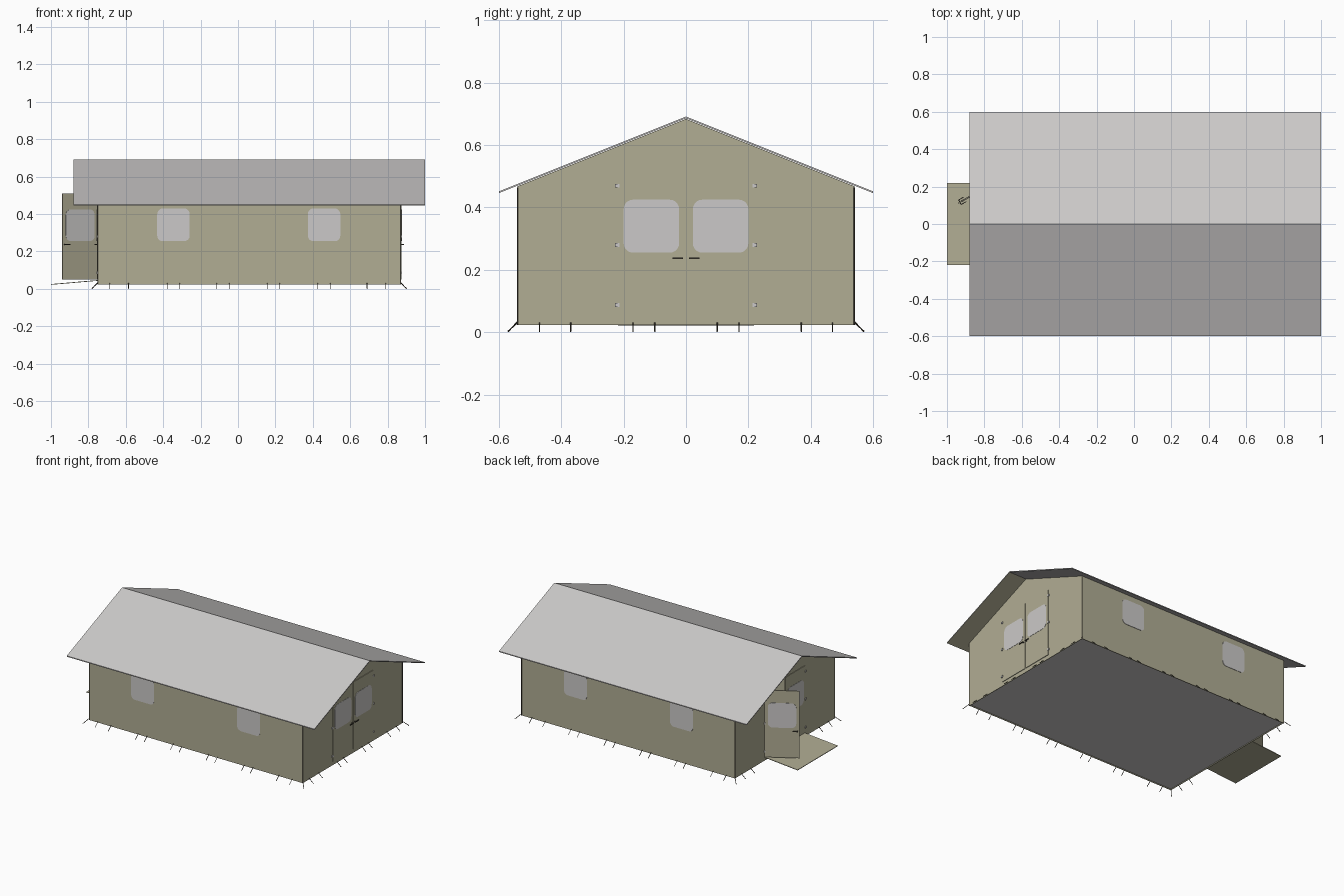
import bpy, bmesh, math
from mathutils import Vector, Matrix

cube = bpy.data.objects.get("Cube")
if cube:
    bpy.data.objects.remove(cube)


def material(name, srgb):
    rgb = [(c / 255 / 12.92) if c < 11 else ((c / 255 + 0.055) / 1.055) ** 2.4 for c in srgb]
    mat = bpy.data.materials.new(name)
    mat.use_nodes = True
    mat.diffuse_color = (*rgb, 1)
    bsdf = mat.node_tree.nodes["Principled BSDF"]
    bsdf.inputs["Base Color"].default_value = (*rgb, 1)
    bsdf.inputs["Roughness"].default_value = 0.9
    return mat


KHAKI = material("khaki canvas", (177, 173, 148))
GREY = material("light grey sheet", (203, 201, 200))
DARK = material("dark metal", (74, 70, 60))


def finish(name, bm, *mats):
    bmesh.ops.recalc_face_normals(bm, faces=bm.faces[:])
    mesh = bpy.data.meshes.new(name)
    bm.to_mesh(mesh)
    bm.free()
    for mat in mats:
        mesh.materials.append(mat)
    obj = bpy.data.objects.new(name, mesh)
    bpy.context.collection.objects.link(obj)
    return obj


def add_box(bm, lo, hi):
    lo, hi = Vector(lo), Vector(hi)
    mat = Matrix.Translation((lo + hi) / 2) @ Matrix.Diagonal((*(hi - lo), 1))
    bmesh.ops.create_cube(bm, size=1, matrix=mat)


def box(name, lo, hi, mat):
    bm = bmesh.new()
    add_box(bm, lo, hi)
    return finish(name, bm, mat)


def prism_x(name, profile, x0, x1, *mats):
    """Extrude a (y, z) outline along x."""
    bm = bmesh.new()
    face = bm.faces.new([bm.verts.new((x0, y, z)) for y, z in profile])
    ext = bmesh.ops.extrude_face_region(bm, geom=[face])["geom"]
    verts = [v for v in ext if isinstance(v, bmesh.types.BMVert)]
    bmesh.ops.translate(bm, verts=verts, vec=(x1 - x0, 0, 0))
    return finish(name, bm, *mats)


def pane(name, u0, u1, z0, z1, matrix, radius=0.03, thick=0.009):
    """Rounded window sheet in the local x-z plane, showing on both sides of its wall."""
    bm = bmesh.new()
    corners = [(u1, z1, -1, -1), (u0, z1, 1, -1), (u0, z0, 1, 1), (u1, z0, -1, 1)]
    verts = []
    for i, (u, z, su, sz) in enumerate(corners):
        for k in range(6):
            a = math.pi / 2 * (i + k / 5)
            verts.append(bm.verts.new((u + su * radius + radius * math.cos(a), -thick / 2,
                                       z + sz * radius + radius * math.sin(a))))
    face = bm.faces.new(verts)
    ext = bmesh.ops.extrude_face_region(bm, geom=[face])["geom"]
    bmesh.ops.translate(bm, verts=[v for v in ext if isinstance(v, bmesh.types.BMVert)],
                        vec=(0, thick, 0))
    bm.transform(matrix)
    return finish(name, bm, GREY)


# Main sizes
X0, X1, Y = -0.75, 0.87, 0.54
BASE, EAVE, APEX = 0.023, 0.468, 0.684
T = 0.004

# Floor
box("floor", (X0 + T, -Y + T, 0.029), (X1 - T, Y - T, 0.035), GREY)

# Long walls with two windows each
for side, s in (("front", -1), ("back", 1)):
    ys = sorted((s * Y, s * (Y - T)))
    box(side + "_wall", (X0, ys[0], BASE), (X1, ys[1], EAVE), KHAKI)
    for tag, u in (("right", -0.345), ("left", 0.46)):
        pane(f"{side}_{tag}_window", u - 0.087, u + 0.087, 0.255, 0.43,
             Matrix.Translation((0, s * (Y - T / 2), 0)))

# Gable walls; the one at the ramp end has an open half doorway
prism_x("closed_gable_wall",
        [(-Y, BASE), (Y, BASE), (Y, EAVE), (0, APEX), (-Y, EAVE)], X1 - T, X1, KHAKI)
prism_x("ramp_gable_half", [(-Y, BASE), (0, BASE), (0, APEX), (-Y, EAVE)], X0, X0 + T, KHAKI)
prism_x("doorway_gable_half",
        [(0, BASE), (Y, BASE), (Y, EAVE), (0, APEX), (0, 0.51),
         (0.22, 0.51), (0.22, 0.05), (0, 0.05)], X0, X0 + T, KHAKI)

# Roof slopes; the front slope is lined with canvas underneath
for side, s in (("front", -1), ("back", 1)):
    roof = prism_x(side + "_roof",
                   [(0, 0.692), (s * 0.6, 0.452), (s * 0.6, 0.446), (0, 0.686)],
                   -0.88, 1.0, GREY, KHAKI)
    if s < 0:
        for p in roof.data.polygons:
            p.material_index = int(p.normal.z < -0.5)


# Door leaves, built from the hinge outwards
def door(name, hinge_x, hinge_y, degrees):
    matrix = Matrix.Translation((hinge_x, hinge_y, 0)) @ Matrix.Rotation(math.radians(degrees), 4, "Z")
    leaf = box(name + "_leaf", (0, -0.003, 0.05), (0.218, 0.003, 0.51), KHAKI)
    leaf.data.transform(matrix)
    pane(name + "_window", 0.02, 0.198, 0.255, 0.425, matrix)
    bm = bmesh.new()
    for s in (-1, 1):
        add_box(bm, (0.176, s * 0.014 - 0.002, 0.234), (0.21, s * 0.014 + 0.002, 0.24))
        add_box(bm, (0.205, s * 0.008 - 0.007, 0.234), (0.21, s * 0.008 + 0.007, 0.24))
    bm.transform(matrix)
    finish(name + "_handles", bm, DARK)
    bm = bmesh.new()
    for z in (0.087, 0.28, 0.47):
        add_box(bm, (-0.007, -0.006, z - 0.006), (0.007, 0.006, z + 0.006))
    bm.transform(matrix)
    finish(name + "_hinges", bm, GREY)


door("closed_end_back_door", X1 + 0.001, 0.22, -90)
door("closed_end_front_door", X1 + 0.001, -0.22, 90)
door("ramp_end_front_door", X0 - 0.001, -0.22, 90)
door("ramp_end_open_door", X0 - 0.001, 0.22, 210)

# Entrance ramp
bm = bmesh.new()
add_box(bm, (-1.0, -0.218, 0.022), (X0, 0.218, 0.026))
for v in bm.verts:
    if v.co.x > -0.9:
        v.co.z += 0.021
finish("entrance_ramp", bm, KHAKI)


# Ground pegs around the base
def add_rod(bm, a, b, r=0.002):
    a, b = Vector(a), Vector(b)
    d = b - a
    rot = d.to_track_quat("Z", "Y").to_matrix().to_4x4()
    bmesh.ops.create_cone(bm, cap_ends=True, segments=5, radius1=r, radius2=r, depth=d.length,
                          matrix=Matrix.Translation((a + b) / 2) @ rot)


bm = bmesh.new()
for s in (-1, 1):
    for x in (-0.635, -0.345, -0.08, 0.19, 0.46, 0.74):
        for e in (-1, 1):
            gap = 0.05 if abs(x) > 0.6 else 0.033
            add_rod(bm, (x + e * gap, s * Y, 0.03), (x + e * gap, s * (Y + 0.032), 0.002))
    for y in (0.10, 0.17, 0.37, 0.47):
        for wall, out in ((X0, -1), (X1, 1)):
            if out > 0 or y > 0.2:
                add_rod(bm, (wall, s * y, 0.03), (wall + out * 0.032, s * y, 0.002))
    for wall, out in ((X0, -1), (X1, 1)):
        add_rod(bm, (wall, s * Y, 0.035), (wall + out * 0.03, s * (Y + 0.03), 0.002))
finish("ground_pegs", bm, DARK)

# Corner lashings
bm = bmesh.new()
for x in (X0, X1):
    for s in (-1, 1):
        add_rod(bm, (x, s * Y, BASE), (x, s * Y, EAVE - 0.004), 0.0025)
finish("corner_lashings", bm, DARK)
